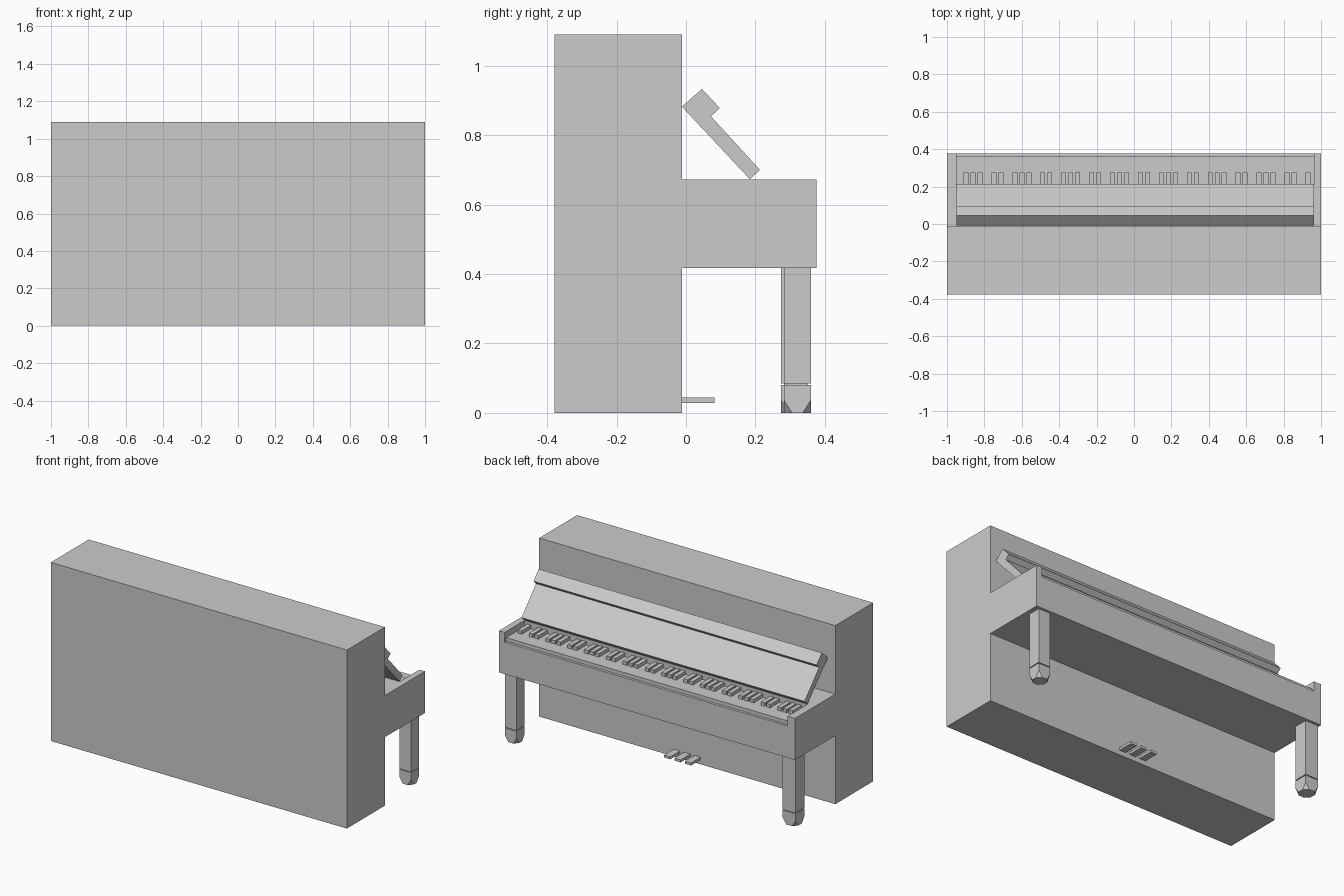
import bpy, bmesh

cube = bpy.data.objects.get("Cube")
if cube:
    bpy.data.objects.remove(cube, do_unlink=True)

# Single flat grey
grey = bpy.data.materials.new("plain_grey")
grey.use_nodes = True
colour = (0.6, 0.6, 0.6, 1.0)
grey.diffuse_color = colour
grey.node_tree.nodes["Principled BSDF"].inputs["Base Color"].default_value = colour


def finish(name, bm):
    bmesh.ops.recalc_face_normals(bm, faces=bm.faces[:])
    mesh = bpy.data.meshes.new(name)
    bm.to_mesh(mesh)
    bm.free()
    mesh.materials.append(grey)
    obj = bpy.data.objects.new(name, mesh)
    bpy.context.collection.objects.link(obj)
    return obj


def add_box(bm, x, y, z):
    """Add a box spanning the given (min, max) ranges."""
    verts = bmesh.ops.create_cube(bm, size=1)["verts"]
    for v in verts:
        v.co = [r[0] if c < 0 else r[1] for c, r in zip(v.co, (x, y, z))]


def box(name, x, y, z):
    bm = bmesh.new()
    add_box(bm, x, y, z)
    return finish(name, bm)


def extrude_x(name, profile, x0, x1):
    """Extrude a (y, z) outline along x."""
    bm = bmesh.new()
    face = bm.faces.new([bm.verts.new((x0, y, z)) for y, z in profile])
    new = bmesh.ops.extrude_face_region(bm, geom=[face])["geom"]
    bmesh.ops.translate(bm, vec=(x1 - x0, 0, 0),
                        verts=[g for g in new if isinstance(g, bmesh.types.BMVert)])
    return finish(name, bm)


BACK, FRONT = -0.012, 0.376       # keyboard case depth
BOTTOM, TOP = 0.418, 0.672        # keyboard case height
LEFT, RIGHT = 0.962, -0.95        # inner faces of the cheeks

# Upright cabinet
box("cabinet", (-1, 1), (-0.378, BACK), (0, 1.09))

# Keyboard case: cheeks, shelf behind the keys, front rail
box("left_cheek", (LEFT, 1), (BACK, FRONT), (BOTTOM, TOP))
box("right_cheek", (-1, RIGHT), (BACK, FRONT), (BOTTOM, TOP))
box("case_shelf", (RIGHT, LEFT), (BACK, 0.185), (BOTTOM, TOP))
box("front_rail", (RIGHT, LEFT), (0.36, FRONT), (BOTTOM, 0.612))
box("white_keys", (RIGHT, LEFT), (0.185, 0.36), (BOTTOM, 0.634))

# Black keys: low notes start at +x, octaves follow the usual 2 + 3 pattern
bm = bmesh.new()
pitch, low_end = 0.0373, 0.967
for i in range(1, 51):
    if (i - 1) % 7 in (0, 2, 3, 5, 6):
        x = low_end - i * pitch
        add_box(bm, (x - 0.013, x + 0.013), (0.185, 0.276), (0.634, 0.655))
finish("black_keys", bm)

# Open lid with a thicker folded lip
lid = [(-0.012, 0.882), (0.046, 0.933), (0.097, 0.878),
       (0.072, 0.854), (0.213, 0.70), (0.184, 0.673)]
extrude_x("keyboard_lid", lid, RIGHT, LEFT)


# Legs: square post, thin neck, foot with its lower corners cut away
def leg(side, x, y):
    box(side + "_leg_post", x, y, (0.085, BOTTOM))
    n = 0.008
    box(side + "_leg_neck", (x[0] + n, x[1] - n), (y[0] + n, y[1] - n), (0.078, 0.087))
    bm = bmesh.new()
    cut = 0.024
    for cx, sx in ((x[0], 1), (x[1], -1)):
        for cy, sy in ((y[0], 1), (y[1], -1)):
            for co in ((cx, cy, 0.08), (cx, cy, 0.037),
                       (cx + sx * cut, cy, 0), (cx, cy + sy * cut, 0)):
                bm.verts.new(co)
    bmesh.ops.convex_hull(bm, input=bm.verts[:])
    bmesh.ops.dissolve_limit(bm, angle_limit=0.01, verts=bm.verts[:], edges=bm.edges[:])
    finish(side + "_leg_foot", bm)


leg("left", (0.892, 0.972), (0.282, 0.36))
leg("right", (-0.992, -0.905), (0.274, 0.36))

# Three pedals
for name, x in (("left", 0.07), ("middle", 0.0), ("right", -0.07)):
    box(name + "_pedal", (x - 0.021, x + 0.021), (BACK, 0.082), (0.029, 0.044))
